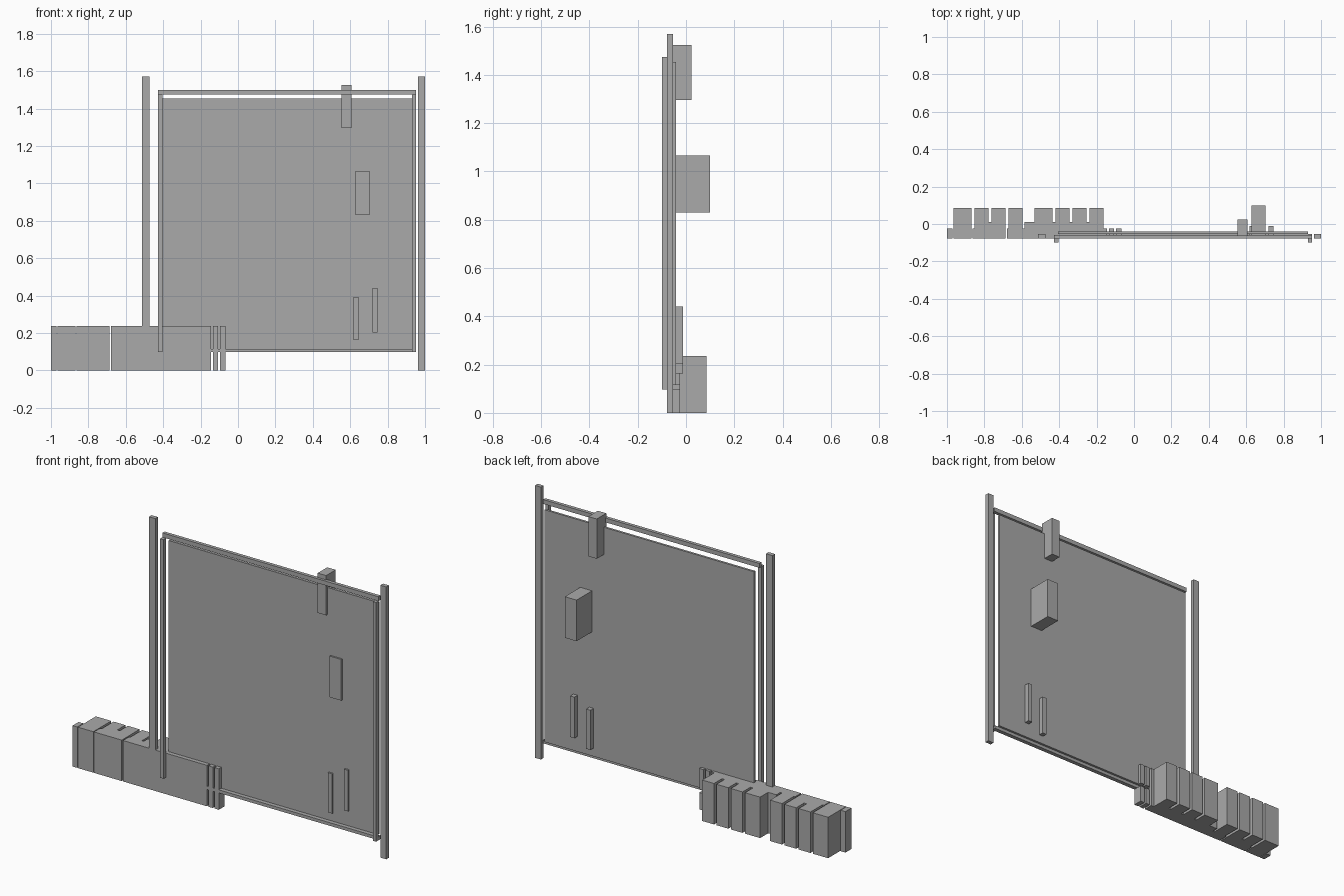
import bpy

if "Cube" in bpy.data.objects:
    bpy.data.objects.remove(bpy.data.objects["Cube"])

mat = bpy.data.materials.new("plain grey")
mat.diffuse_color = (0.4, 0.4, 0.4, 1)
mat.use_nodes = True
mat.node_tree.nodes["Principled BSDF"].inputs["Base Color"].default_value = mat.diffuse_color


def box(name, x, y, z):
    """Axis-aligned box from (min, max) pairs."""
    bpy.ops.mesh.primitive_cube_add(size=1)
    ob = bpy.context.object
    ob.name = name
    for v in ob.data.vertices:
        v.co = [r[0] + (c + 0.5) * (r[1] - r[0]) for c, r in zip(v.co, (x, y, z))]
    ob.data.materials.append(mat)
    return ob


FRONT, LEDGE, STEP, BACK = -0.078, -0.024, 0.012, 0.085
WALL = (0, 0.236)

# gate posts
box("left_post", (-0.513, -0.473), (FRONT, -0.054), (0.236, 1.57))
box("right_post", (0.963, 1.0), (FRONT, -0.054), (0, 1.57))

# gate panel with front slats and rails
box("gate_panel", (-0.405, 0.931), (-0.054, -0.041), (0.115, 1.453))
for side, x in (("left", (-0.427, -0.405)), ("right", (0.931, 0.951))):
    box(side + "_slat", x, (-0.1, FRONT), (0.097, 1.475))
box("top_rail", (-0.427, 0.951), (FRONT, -0.058), (1.475, 1.5))
box("bottom_rail", (-0.427, 0.951), (FRONT, -0.054), (0.097, 0.115))

# fittings that pass through the panel
box("latch_block", (0.553, 0.607), (-0.064, 0.023), (1.296, 1.525))
box("lock_box", (0.628, 0.703), (-0.064, 0.1), (0.83, 1.067))
box("left_handle", (0.618, 0.645), (-0.064, -0.012), (0.163, 0.392))
box("right_handle", (0.72, 0.747), (-0.064, -0.012), (0.203, 0.44))

# low wall: front bases
box("wall_end", (-1.0, -0.97), (FRONT, LEDGE), WALL)
box("wall_base_short", (-0.863, -0.687), (FRONT, LEDGE), WALL)
box("wall_base_long", (-0.679, -0.144), (FRONT, LEDGE), WALL)

# low wall: raised webs between the blocks
box("wall_web_short", (-0.853, -0.687), (LEDGE, STEP), WALL)
box("wall_web_long", (-0.585, -0.163), (LEDGE, STEP), WALL)

# low wall: rear blocks, the first one runs through to the front
box("wall_block_full", (-0.966, -0.868), (FRONT, BACK), WALL)
box("wall_block_wide", (-0.532, -0.436), (LEDGE, BACK), WALL)
for i, x in enumerate((-0.853, -0.762, -0.671, -0.42, -0.329, -0.238)):
    box(f"wall_block_{i}", (x, x + 0.075), (LEDGE, BACK), WALL)

# thin slabs split by the bottom rail
for i, x in enumerate((-0.133, -0.095)):
    box(f"slab_lower_{i}", (x, x + 0.027), (FRONT, LEDGE), (0, 0.097))
    box(f"slab_upper_{i}", (x, x + 0.027), (FRONT, LEDGE), (0.115, 0.236))
